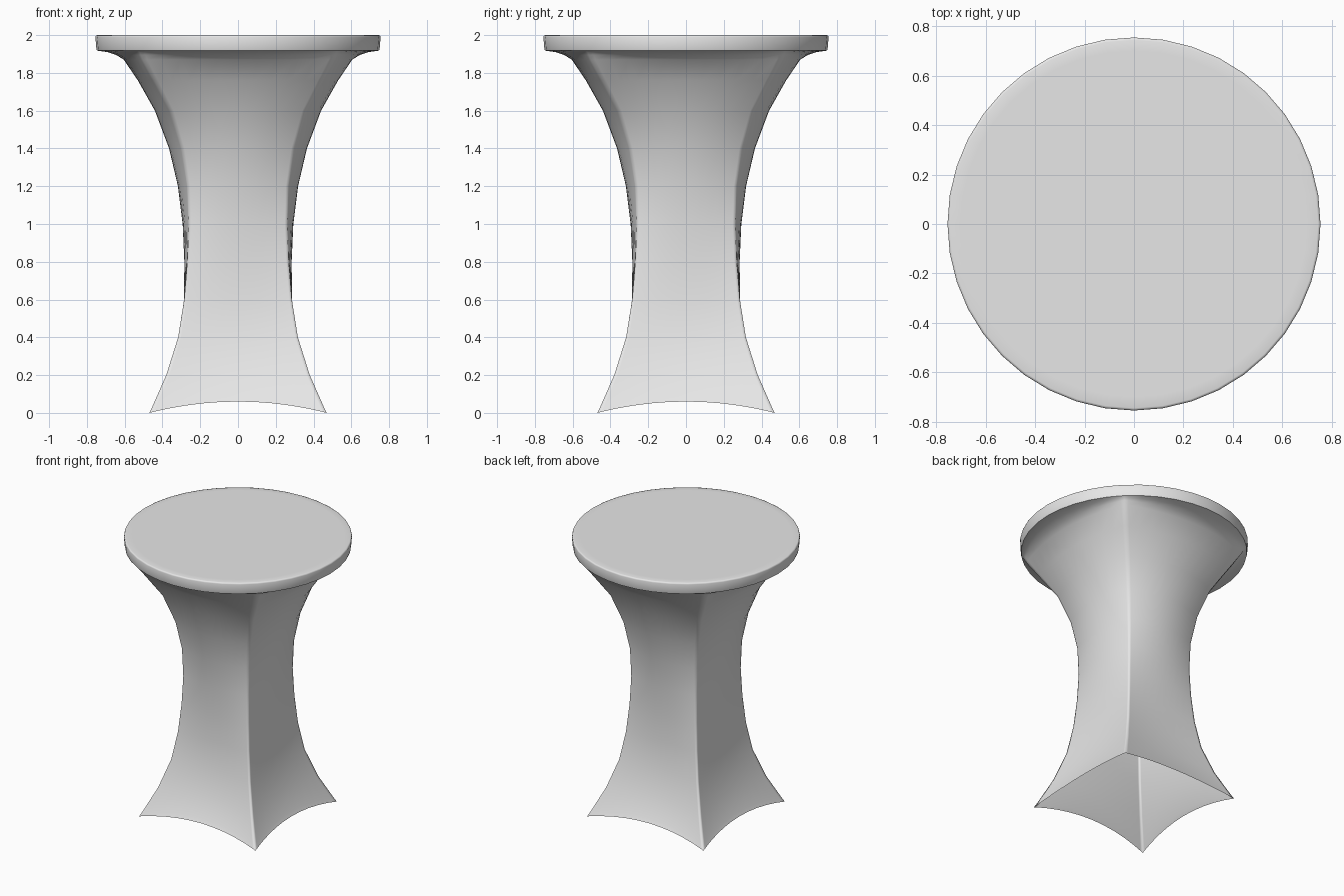
import bpy, bmesh, math

if "Cube" in bpy.data.objects:
    bpy.data.objects.remove(bpy.data.objects["Cube"])

white = bpy.data.materials.new("white_cloth")
white.diffuse_color = (0.8, 0.8, 0.8, 1)
white.use_nodes = True
white.node_tree.nodes["Principled BSDF"].inputs["Base Color"].default_value = white.diffuse_color

BODY_T = [-1, -0.95, -0.8, -0.6, -0.4, -0.2, 0, 0.2, 0.4, 0.6, 0.8, 0.95]
DISC_T = [-1, -0.8, -0.6, -0.4, -0.2, 0, 0.2, 0.4, 0.6, 0.8]


def ring(bm, ts, z, corner, mid, rise=0):
    """Four-sided ring: corners on the diagonals, sides bowed to mid (corner None = circle)."""
    verts = []
    for k in range(4):
        a = k * math.pi / 2
        for t in ts:
            if corner is None:
                u, v = mid * math.sin(t * math.pi / 4), mid * math.cos(t * math.pi / 4)
            else:
                u, v = t * corner, mid + (corner - mid) * t * t
            x = v * math.cos(a) - u * math.sin(a)
            y = v * math.sin(a) + u * math.cos(a)
            verts.append(bm.verts.new((x, y, z + rise * (1 - t * t))))
    return verts


def loft(name, ts, levels, cap):
    bm = bmesh.new()
    rings = [ring(bm, ts, *lv) for lv in levels]
    for lo, hi in zip(rings, rings[1:]):
        n = len(lo)
        for i in range(n):
            # rings run clockwise-safe: winding is unified below
            j = (i + 1) % n
            bm.faces.new((lo[i], lo[j], hi[j], hi[i]))
    if cap:
        bm.faces.new(rings[-1])
    me = bpy.data.meshes.new(name)
    bm.to_mesh(me)
    bm.free()
    me.materials.append(white)
    ob = bpy.data.objects.new(name, me)
    bpy.context.collection.objects.link(ob)
    for p in me.polygons:
        p.use_smooth = True
    return ob


# Stretched cloth skirt, open at the bottom: z, corner, side middle, arch rise
loft("cloth_skirt", BODY_T, [
    (0.00, 0.47, 0.43, 0.06),
    (0.03, 0.455, 0.415, 0.055),
    (0.20, 0.38, 0.355, 0.03),
    (0.40, 0.317, 0.307, 0.01),
    (0.60, 0.285, 0.286),
    (0.80, 0.268, 0.284),
    (1.00, 0.260, 0.293),
    (1.20, 0.266, 0.318),
    (1.40, 0.297, 0.365),
    (1.60, 0.358, 0.44),
    (1.76, 0.445, 0.53),
    (1.87, 0.505, 0.605),
    (1.895, 0.515, 0.645),
    (1.91, 0.522, 0.69),
    (1.918, None, 0.747),
], False)

# Round table top with a shallow rim
loft("table_top", DISC_T, [
    (1.918, None, 0.747),
    (1.93, None, 0.75),
    (1.99, None, 0.755),
    (1.998, None, 0.752),
    (2.00, None, 0.745),
    (2.00, None, 0.70),
], True)
